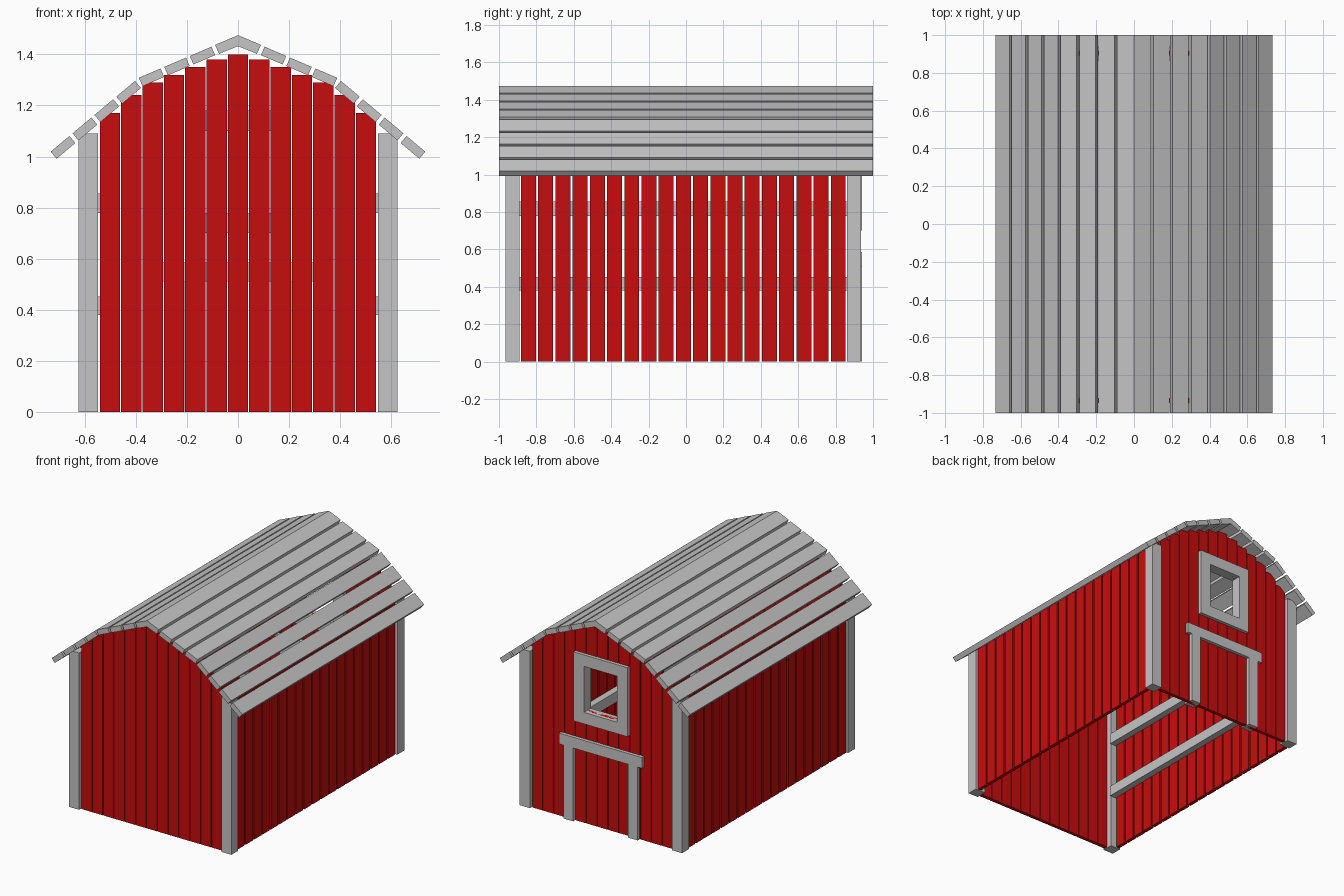
import bpy
from mathutils import Vector

cube = bpy.data.objects.get("Cube")
if cube:
    bpy.data.objects.remove(cube, do_unlink=True)


def make_material(name, color):
    mat = bpy.data.materials.new(name)
    mat.use_nodes = True
    mat.diffuse_color = color
    mat.node_tree.nodes["Principled BSDF"].inputs["Base Color"].default_value = color
    return mat


RED = make_material("barn_red", (0.57, 0.004, 0.004, 1))
GREY = make_material("weathered_grey", (0.56, 0.56, 0.56, 1))


def prism(name, profile, y0, y1, mat):
    """Extrude an (x, z) profile along y."""
    n = len(profile)
    verts = [(x, y, z) for y in (y0, y1) for x, z in profile]
    faces = [tuple(range(n)), tuple(reversed(range(n, 2 * n)))]
    faces += [(i, i + n, (i + 1) % n + n, (i + 1) % n) for i in range(n)]
    mesh = bpy.data.meshes.new(name)
    mesh.from_pydata(verts, [], faces)
    mesh.materials.append(mat)
    # Make every face point outward
    center = sum((v.co for v in mesh.vertices), Vector()) / len(mesh.vertices)
    first = mesh.polygons[0]
    if first.normal.dot(first.center - center) < 0:
        mesh.flip_normals()
    obj = bpy.data.objects.new(name, mesh)
    bpy.context.scene.collection.objects.link(obj)
    return obj


def box(name, x, y, z, mat):
    x0, x1 = sorted(x)
    profile = [(x0, z[0]), (x1, z[0]), (x1, z[1]), (x0, z[1])]
    return prism(name, profile, y[0], y[1], mat)


SIDES = (("left", 1), ("right", -1))

# Corner posts, side rails and side planks
for side, s in SIDES:
    for end, y in (("front", (-0.965, -0.89)), ("back", (0.86, 0.935))):
        box(f"{end}_{side}_post", (s * 0.547, s * 0.625), y, (0, 1.09), GREY)
    for level, z in (("lower", (0.38, 0.453)), ("upper", (0.78, 0.855))):
        box(f"{level}_{side}_rail", (s * 0.54, s * 0.587), (-0.89, 0.86), z, GREY)
    for i in range(19):
        y = -0.882 + i * 0.092
        box(f"{side}_wall_plank", (s * 0.587, s * 0.612), (y, y + 0.08), (0, 1.09), RED)

# Gable planks, with the window opening left free at the back
WINDOW_Z = (0.78, 1.10)
tops = (1.40, 1.38, 1.35, 1.32, 1.29, 1.24, 1.17)
for i in range(-6, 7):
    top = tops[abs(i)]
    x = (i * 0.0835 - 0.0395, i * 0.0835 + 0.0395)
    box("front_wall_plank", x, (-0.947, -0.922), (0, top), RED)
    if abs(i) <= 1:
        box("back_wall_plank_below_window", x, (0.892, 0.917), (0, WINDOW_Z[0]), RED)
        box("back_wall_plank_above_window", x, (0.892, 0.917), (WINDOW_Z[1], top), RED)
    else:
        box("back_wall_plank", x, (0.892, 0.917), (0, top), RED)

# Window frame and door frame
FRAME_Y = (0.865, 0.94)
box("window_sill", (-0.207, 0.207), FRAME_Y, (0.70, WINDOW_Z[0]), GREY)
box("window_head", (-0.207, 0.207), FRAME_Y, (WINDOW_Z[1], 1.18), GREY)
box("door_lintel", (-0.32, 0.32), FRAME_Y, (0.51, 0.585), GREY)
for side, s in SIDES:
    box(f"window_{side}_jamb", (s * 0.127, s * 0.207), FRAME_Y, WINDOW_Z, GREY)
    box(f"door_{side}_post", (s * 0.21, s * 0.286), FRAME_Y, (0, 0.51), GREY)

# Roof: bent ridge cap and slanted boards on both slopes
ridge = [(0, 1.475), (0.09, 1.437), (0.074, 1.402), (0, 1.432),
         (-0.074, 1.402), (-0.09, 1.437)]
prism("ridge_cap", ridge, -1, 1, GREY)


def roof_boards(start, end, count, gap):
    """Lay evenly spaced boards along one straight stretch of the slope."""
    a, b = Vector(start), Vector(end)
    along = (b - a).normalized()
    down = Vector((along.y, -along.x)) * 0.036
    step = ((b - a).length + gap) / count
    for side, s in SIDES:
        for i in range(count):
            p = a + along * step * i
            q = p + along * (step - gap)
            profile = [(s * v.x, v.y) for v in (p, q, q - down * -1, p - down * -1)]
            prism(f"{side}_roof_board", profile, -1, 1, GREY)


# The lower stretch is steeper than the upper one
down_ok = roof_boards((0.104, 1.430), (0.388, 1.308), 3, 0.016)
roof_boards((0.403, 1.296), (0.733, 1.019), 4, 0.016)
